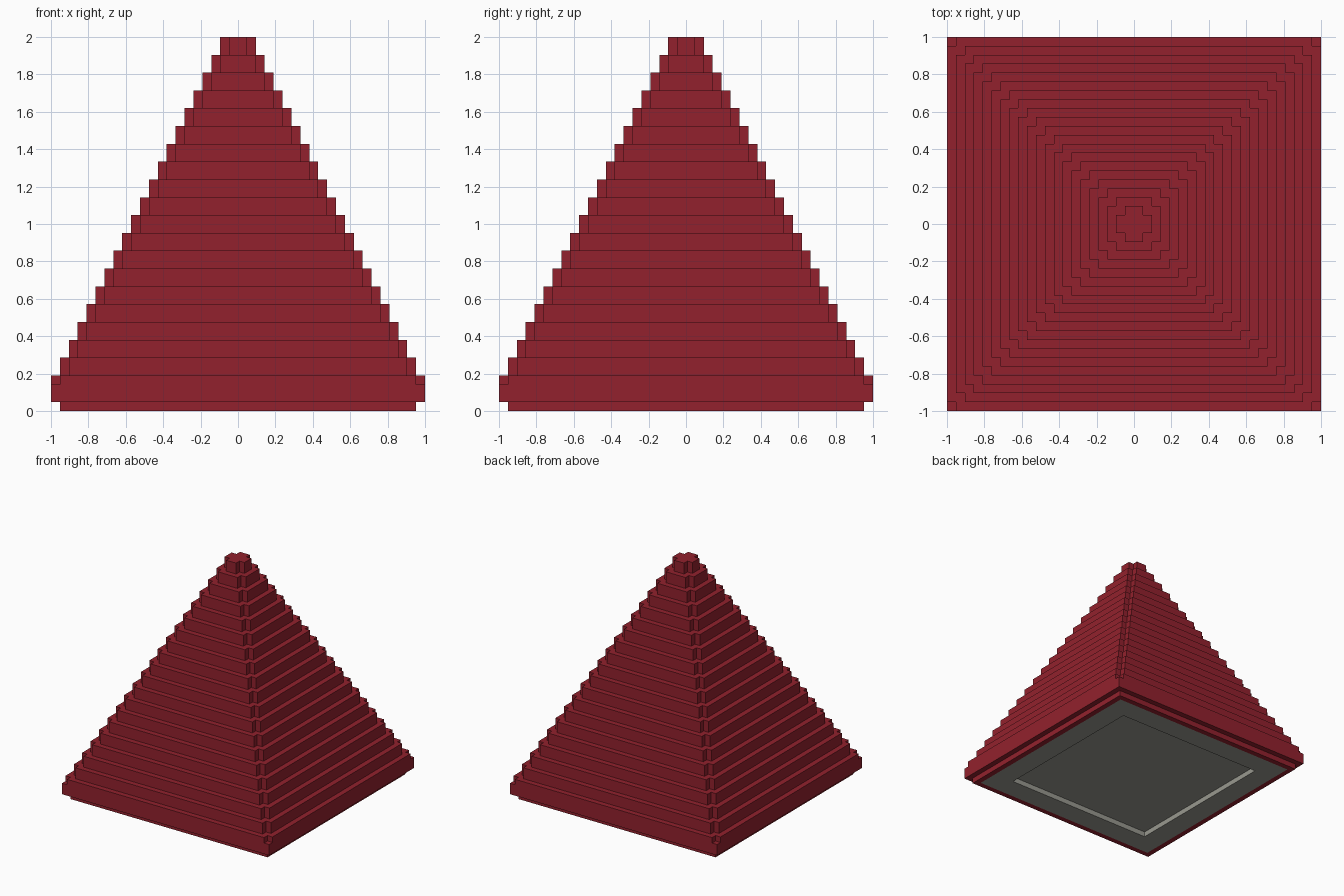
import bpy
import bmesh

cube = bpy.data.objects.get("Cube")
if cube:
    bpy.data.objects.remove(cube, do_unlink=True)

U = 1 / 21          # half a block
TIERS = 19          # stepped layers above the bottom slab


def make_material(name, rgb):
    mat = bpy.data.materials.new(name)
    mat.use_nodes = True
    mat.diffuse_color = (*rgb, 1)
    mat.node_tree.nodes["Principled BSDF"].inputs["Base Color"].default_value = (*rgb, 1)
    return mat


red = make_material("dark_red", (0.287, 0.0152, 0.0262))
grey = make_material("light_grey", (0.314, 0.314, 0.275))


def finish(name, bm, *mats):
    bmesh.ops.recalc_face_normals(bm, faces=bm.faces)
    mesh = bpy.data.meshes.new(name)
    bm.to_mesh(mesh)
    bm.free()
    for mat in mats:
        mesh.materials.append(mat)
    obj = bpy.data.objects.new(name, mesh)
    bpy.context.collection.objects.link(obj)
    return obj


def square(h):
    return [(-h, -h), (h, -h), (h, h), (-h, h)]


def notched_square(h):
    """Square of half width h with a one-unit notch cut from each corner."""
    n = h - 1
    pts = []
    x, y = 1, 0
    for _ in range(4):
        for a, b in ((h, -n), (h, n), (n, n)):
            pts.append((a * x - b * y, a * y + b * x))
        x, y = -y, x
    return pts


def prism(outline, z0, z1):
    """Extrude an outline (in units of U) from z0 to z1."""
    bm = bmesh.new()
    face = bm.faces.new([bm.verts.new((x * U, y * U, z0 * U)) for x, y in outline])
    top = bmesh.ops.extrude_face_region(bm, geom=[face], use_keep_orig=True)["geom"]
    verts = [v for v in top if isinstance(v, bmesh.types.BMVert)]
    bmesh.ops.translate(bm, verts=verts, vec=(0, 0, (z1 - z0) * U))
    bmesh.ops.recalc_face_normals(bm, faces=bm.faces)
    return bm


# Foundation: red rim around a grey underside with a shallow square recess
bm = prism(square(20), 0, 1)
under = min(bm.faces, key=lambda f: f.calc_center_median().z)
for width, depth in ((1, 0), (4, 0), (0, -0.95)):
    bmesh.ops.inset_individual(bm, faces=[under], thickness=width * U,
                               depth=depth * U, use_even_offset=True)
for f in bm.faces:
    if max(abs(v.co.x) for v in f.verts) < 19.5 * U:
        f.material_index = 1
finish("foundation", bm, red, grey)

# Bottom slab, with corner notches in its upper part only
finish("bottom_slab", prism(square(21), 1, 3), red)
finish("bottom_slab_top", prism(notched_square(21), 3, 4), red)

# Stepped tiers up to the small cross-shaped summit
for i in range(TIERS):
    z = 4 + 2 * i
    finish(f"tier_{i + 1:02d}", prism(notched_square(20 - i), z, z + 2), red)
